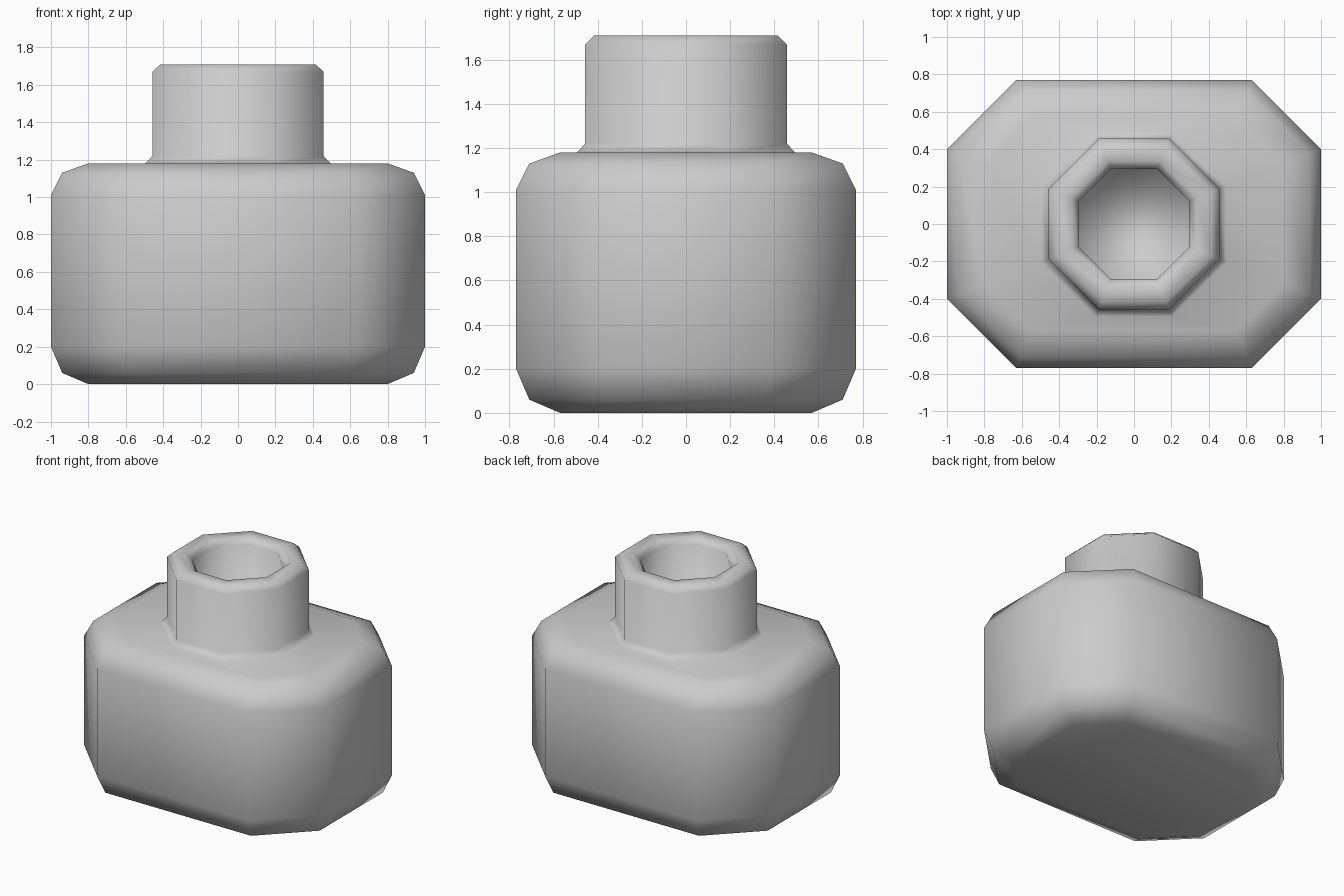
import bpy
import bmesh

cube = bpy.data.objects.get("Cube")
if cube:
    bpy.data.objects.remove(cube, do_unlink=True)

# One matte grey for the whole bottle
grey = bpy.data.materials.new("light_grey")
grey.use_nodes = True
colour = (0.6, 0.6, 0.6, 1)
grey.diffuse_color = colour
grey.node_tree.nodes["Principled BSDF"].inputs["Base Color"].default_value = colour


def octagon(bm, half_x, half_y, flat_x, flat_y, z):
    """Eight-sided ring: a rectangle with its corners cut off."""
    corners = [(half_x, -flat_y), (half_x, flat_y), (flat_x, half_y), (-flat_x, half_y),
               (-half_x, flat_y), (-half_x, -flat_y), (-flat_x, -half_y), (flat_x, -half_y)]
    return [bm.verts.new((x, y, z)) for x, y in corners]


bm = bmesh.new()
rings = []

# Body: wide octagon with rounded top and bottom edges (inset, height)
for inset, z in [(0.2, 0), (0.06, 0.06), (0, 0.2), (0, 1.01), (0.06, 1.13), (0.2, 1.18)]:
    cut = inset * 0.414
    rings.append(octagon(bm, 1 - inset, 0.77 - inset, 0.63 - cut, 0.4 - cut, z))

# Neck: flared foot, chamfered rim, then down the inside of the mouth
for radius, z in [(0.495, 1.18), (0.457, 1.22), (0.457, 1.67), (0.415, 1.71),
                  (0.335, 1.71), (0.295, 1.67), (0.295, 1.2)]:
    flat = radius * 0.414
    rings.append(octagon(bm, radius, radius, flat, flat, z))

# Skin the rings, then close the base and the floor of the mouth
for low, high in zip(rings, rings[1:]):
    for i in range(8):
        j = (i + 1) % 8
        bm.faces.new((low[i], low[j], high[j], high[i]))
bm.faces.new(rings[0][::-1])
bm.faces.new(rings[-1])

for face in bm.faces:
    face.smooth = True
mesh = bpy.data.meshes.new("bottle")
bm.to_mesh(mesh)
bm.free()
mesh.materials.append(grey)
bottle = bpy.data.objects.new("bottle", mesh)
bpy.context.collection.objects.link(bottle)
